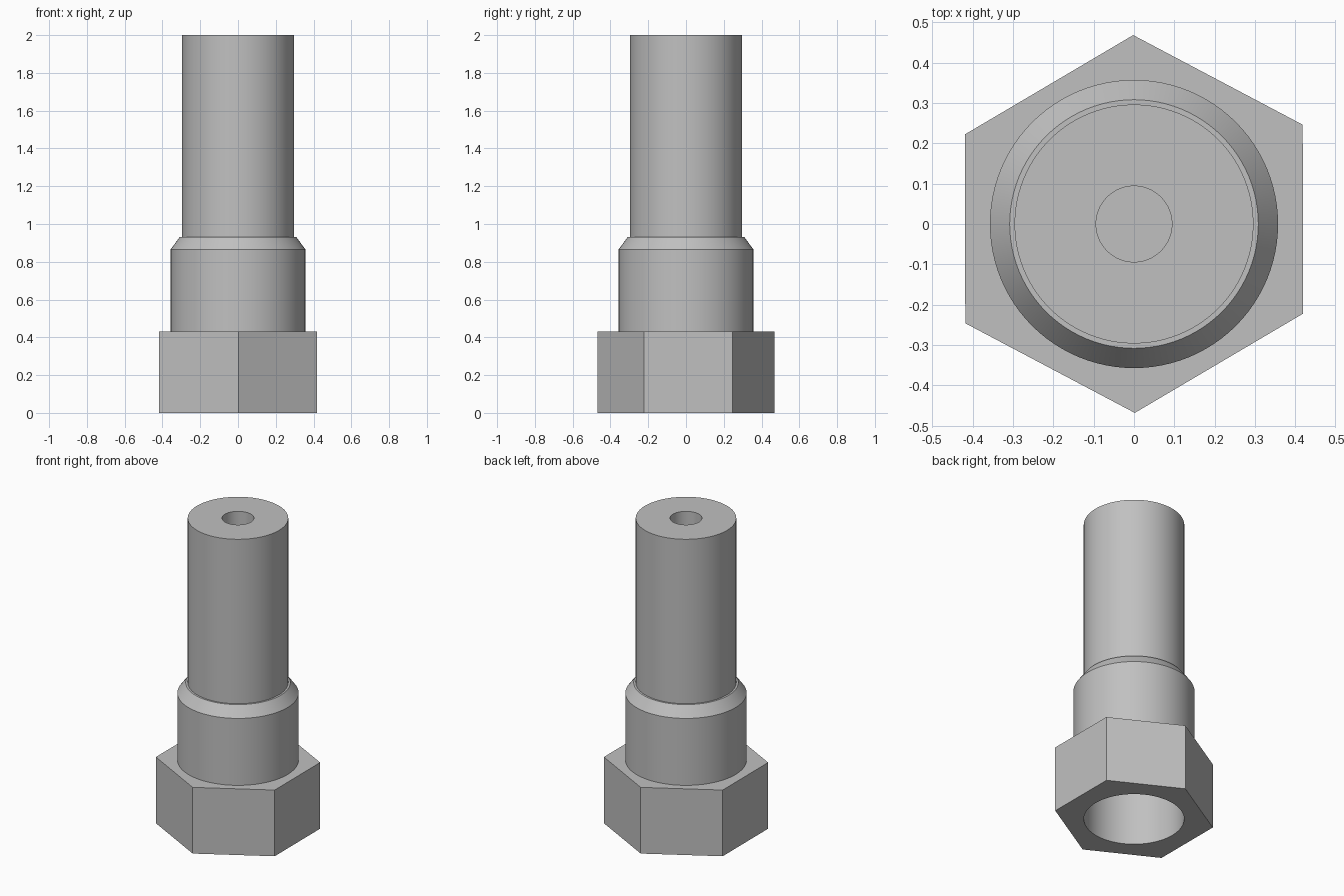
import bpy
import bmesh
from math import radians, cos, sin, tau
from mathutils import Vector

cube = bpy.data.objects.get("Cube")
if cube:
    bpy.data.objects.remove(cube)

SEGMENTS = 96
HEAD_TOP = 0.43
BORE_RADIUS = 0.295

metal = bpy.data.materials.new("grey metal")
metal.use_nodes = True
colour = (0.53, 0.53, 0.53, 1)
metal.diffuse_color = colour
metal.node_tree.nodes["Principled BSDF"].inputs["Base Color"].default_value = colour


def finish(bm, name):
    """Turn a closed bmesh into a shaded object."""
    bmesh.ops.recalc_face_normals(bm, faces=bm.faces[:])
    mesh = bpy.data.meshes.new(name)
    bm.to_mesh(mesh)
    bm.free()
    mesh.materials.append(metal)
    obj = bpy.data.objects.new(name, mesh)
    bpy.context.collection.objects.link(obj)
    bpy.ops.object.select_all(action="DESELECT")
    obj.select_set(True)
    bpy.context.view_layer.objects.active = obj
    bpy.ops.object.shade_smooth_by_angle(angle=radians(30))
    return obj


def lathe(name, profile):
    """Revolve (radius, height) points around the z axis."""
    bm = bmesh.new()
    verts = [bm.verts.new((r, 0, z)) for r, z in profile]
    edges = [bm.edges.new(pair) for pair in zip(verts, verts[1:])]
    bmesh.ops.spin(bm, geom=verts + edges, cent=(0, 0, 0), axis=(0, 0, 1),
                   angle=tau, steps=SEGMENTS)
    bmesh.ops.remove_doubles(bm, verts=bm.verts[:], dist=0.0001)
    return finish(bm, name)


def loop(bm, points):
    verts = [bm.verts.new((x, y, 0)) for x, y in points]
    return [bm.edges.new(pair) for pair in zip(verts, verts[1:] + verts[:1])]


# Stepped body: wide bore below, collar with chamfer, shaft, small blind hole
lathe("collar_and_shaft", [
    (0, 0.75), (BORE_RADIUS, 0.75), (BORE_RADIUS, HEAD_TOP),
    (0.357, HEAD_TOP), (0.357, 0.865), (0.308, 0.932), (0.296, 0.932),
    (0.296, 2), (0.094, 2), (0.094, 1.4), (0, 1.4),
])

# Hexagonal head, slightly uneven, with the bore passing through it
half = [(0.419, -0.222), (0.418, 0.246), (-0.002, 0.468)]
hexagon = half + [(-x, -y) for x, y in half]
circle = [(BORE_RADIUS * cos(tau * i / SEGMENTS), BORE_RADIUS * sin(tau * i / SEGMENTS))
          for i in range(SEGMENTS)]
bm = bmesh.new()
rims = loop(bm, hexagon) + loop(bm, circle)
bmesh.ops.triangle_fill(bm, edges=rims, use_beauty=True, normal=(0, 0, 1))
raised = bmesh.ops.extrude_face_region(bm, geom=bm.faces[:], use_keep_orig=True)
bmesh.ops.translate(bm, vec=Vector((0, 0, HEAD_TOP)),
                    verts=[g for g in raised["geom"] if isinstance(g, bmesh.types.BMVert)])
finish(bm, "hex_head")
